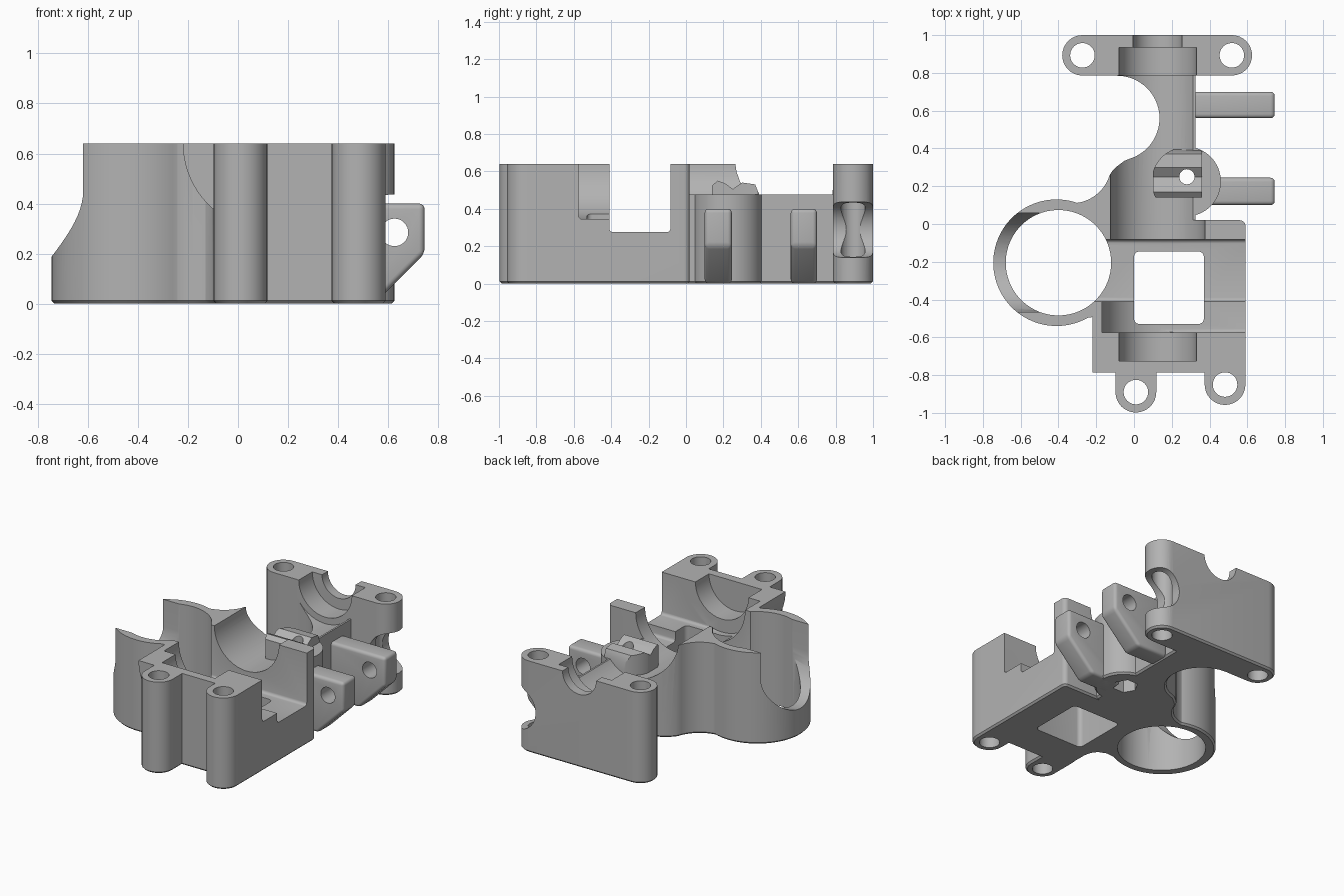
import bpy, bmesh
from math import sin, cos, radians

default = bpy.data.objects.get("Cube")
if default:
    bpy.data.objects.remove(default, do_unlink=True)

grey = bpy.data.materials.new("plain grey")
grey.use_nodes = True
grey.diffuse_color = (0.45, 0.45, 0.45, 1)
grey.node_tree.nodes["Principled BSDF"].inputs["Base Color"].default_value = (0.45, 0.45, 0.45, 1)

TOP = 0.64        # split plane, also the shaft axis height
SHAFT_X = 0.125


def arc(cx, cy, r, start, end, n=16):
    angles = [radians(start + (end - start) * i / n) for i in range(n + 1)]
    return [(cx + r * cos(a), cy + r * sin(a)) for a in angles]


def circle(cx, cy, r, n=64):
    return arc(cx, cy, r, 0, 360, n)[:-1]


def rounded_rect(x0, x1, y0, y1, r):
    return (arc(x1 - r, y1 - r, r, 0, 90, 6) + arc(x0 + r, y1 - r, r, 90, 180, 6)
            + arc(x0 + r, y0 + r, r, 180, 270, 6) + arc(x1 - r, y0 + r, r, 270, 360, 6))


def prism(name, pts, lo, hi, axis="Z", foot=0.0, bevel=0.0):
    """Extrude an outline along an axis; foot chamfers the bottom rim."""
    place = {"Z": lambda u, v, w: (u, v, w),
             "Y": lambda u, v, w: (u, w, v),
             "X": lambda u, v, w: (w, u, v)}[axis]
    bm = bmesh.new()
    low = [bm.verts.new(place(u, v, lo)) for u, v in pts]
    high = [bm.verts.new(place(u, v, hi)) for u, v in pts]
    base = bm.faces.new(low)
    bm.faces.new(high)
    for i in range(len(pts)):
        j = (i + 1) % len(pts)
        bm.faces.new((low[i], low[j], high[j], high[i]))
    bmesh.ops.recalc_face_normals(bm, faces=bm.faces)
    if foot:
        bmesh.ops.bevel(bm, geom=list(base.edges), offset=foot, segments=1, affect="EDGES")
    if bevel:
        bmesh.ops.bevel(bm, geom=list(bm.edges), offset=bevel, segments=4,
                        profile=0.5, affect="EDGES")
    mesh = bpy.data.meshes.new(name)
    bm.to_mesh(mesh)
    bm.free()
    mesh.materials.append(grey)
    obj = bpy.data.objects.new(name, mesh)
    bpy.context.scene.collection.objects.link(obj)
    return obj


def box(name, x0, x1, y0, y1, z0, z1, bevel=0.0):
    return prism(name, [(x0, y0), (x1, y0), (x1, y1), (x0, y1)], z0, z1, bevel=bevel)


def combine(target, tool, operation="DIFFERENCE"):
    mod = target.modifiers.new(operation.lower(), "BOOLEAN")
    mod.operation = operation
    mod.solver = "EXACT"
    mod.object = tool
    with bpy.context.temp_override(object=target, active_object=target,
                                   selected_objects=[target]):
        bpy.ops.object.modifier_apply(modifier=mod.name)
    bpy.data.objects.remove(tool, do_unlink=True)


# Main body outline, with the curved waist on its rear side
outline = [(-0.41, -0.52), (-0.31, -0.515), (-0.24, -0.495), (-0.18, -0.49),
           (-0.13, -0.51), (-0.105, -0.545), (-0.095, -0.59),
           (-0.095, -0.785), (0.59, -0.785)]
outline += arc(0.56, -0.01, 0.03, 0, 90, 6)
outline += [(0.31, 0.02), (0.31, 0.82), (-0.09, 0.82)]
outline += arc(-0.09, 0.56, 0.225, 90, -65, 24)
outline += [(-0.05, 0.335), (-0.09, 0.305), (-0.115, 0.28)]
outline += arc(-0.33, 0.32, 0.21, -17, -80, 14)
outline += [(-0.41, 0.1)]
housing = prism("housing", outline, 0, TOP, foot=0.012)

# Solid parts joined to the body
RING = (-0.41, -0.205)
plate = arc(0.518, 0.893, 0.107, -90, 90) + arc(-0.273, 0.893, 0.107, 90, 270)
solids = [
    prism("ring", circle(*RING, 0.335, 96), 0, TOP, foot=0.012),
    prism("front_drum", arc(SHAFT_X, TOP, 0.345, 180, 360, 48), -0.785, -0.42, "Y"),
    prism("back_plate", plate, 0, TOP, foot=0.012),
    prism("neck_side", [(0.2, 0.0), (0.325, 0.0), (0.325, 0.82), (0.2, 0.82)],
          0, 0.475, foot=0.012),
    prism("round_boss", circle(0.275, 0.225, 0.185), 0, 0.475, foot=0.012),
]
screw_posts = [(0.01, -0.89), (0.482, -0.85)]
for x, y in screw_posts:
    pts = [(x + 0.108, -0.7), (x - 0.108, -0.7)] + arc(x, y, 0.108, 180, 360)
    solids.append(prism("screw_post", pts, 0, TOP, foot=0.012))
for solid in solids:
    combine(housing, solid, "UNION")

# Vertical bolt hole and nut pocket
BOLT = (0.28, 0.25)
cuts = [prism("bolt_cut", circle(*BOLT, 0.04, 32), -0.1, 0.8),
        prism("nut_cut", circle(*BOLT, 0.08, 6), -0.1, 0.13)]

# Shaft channel, bearing seats and round bay: radius, start, end
cuts += [prism("shaft_cut", circle(SHAFT_X, TOP, r), y0, y1, "Y")
         for r, y0, y1 in [(0.25, -0.1, 0.785), (0.205, 0.77, 0.935),
                           (0.13, 0.92, 1.1), (0.205, -0.725, -0.56),
                           (0.295, -0.575, -0.38)]]

# Gear bay open to the side with stepped floor, and the square opening below it
cuts += [box("bay_cut", 0.125, 0.8, -0.575, -0.38, 0.345, 0.9, 0.02),
         box("bay_cut", -0.27, 0.8, -0.41, -0.083, 0.275, 0.9, 0.02),
         prism("floor_cut", rounded_rect(0, 0.37, -0.53, -0.145, 0.03), -0.1, 0.8)]

# Ring bore and the U-shaped opening in its outer wall
cuts.append(prism("bore_cut", circle(-0.4, RING[1], 0.279, 96), -0.1, 0.8))
slot = [(RING[1] + 0.262, 0.8), (RING[1] - 0.262, 0.8)]
slot += arc(RING[1], 0.45, 0.262, 180, 360, 32)
cuts.append(prism("slot_cut", slot, -0.9, -0.5, "X"))

# Screw holes and the side notch in the back plate
for x, y in screw_posts + [(-0.273, 0.893), (0.518, 0.893)]:
    cuts.append(prism("screw_cut", circle(x, y, 0.065, 32), -0.1, 0.8))
cuts.append(prism("notch_cut", circle(0.612, 0.288, 0.148), 0.7, 1.1, "Y"))
for cut in cuts:
    combine(housing, cut)

# Raised saddle on the round boss, with its own bolt hole
profile = [(0.14, 0.3), (0.14, 0.525), (0.17, 0.55), (0.21, 0.535), (0.25, 0.505),
           (0.3, 0.54), (0.37, 0.53), (0.39, 0.48), (0.4, 0.3)]
saddle = prism("saddle", profile, 0.1, 0.36, "X")
combine(saddle, prism("saddle_trim", circle(0.275, 0.225, 0.182), 0.2, 0.7), "INTERSECT")
combine(saddle, prism("bolt_cut", circle(*BOLT, 0.04, 32), -0.1, 0.8))

# Two side lugs with cross holes
parts = [housing, saddle]
lug_profile = [(0.315, 0.0), (0.545, 0.0), (0.745, 0.2), (0.745, 0.4), (0.315, 0.4)]
for name, y0, y1 in [("front_lug", 0.1, 0.245), ("rear_lug", 0.56, 0.7)]:
    lug = prism(name, lug_profile, y0, y1, "Y", bevel=0.022)
    combine(lug, prism("pin_cut", circle(0.625, 0.285, 0.055, 32), y0 - 0.1, y1 + 0.1, "Y"))
    parts.append(lug)

# Smooth curved walls, keep crisp edges
for obj in bpy.context.scene.collection.all_objects:
    obj.select_set(obj in parts)
bpy.context.view_layer.objects.active = housing
bpy.ops.object.shade_smooth_by_angle(angle=radians(30))
